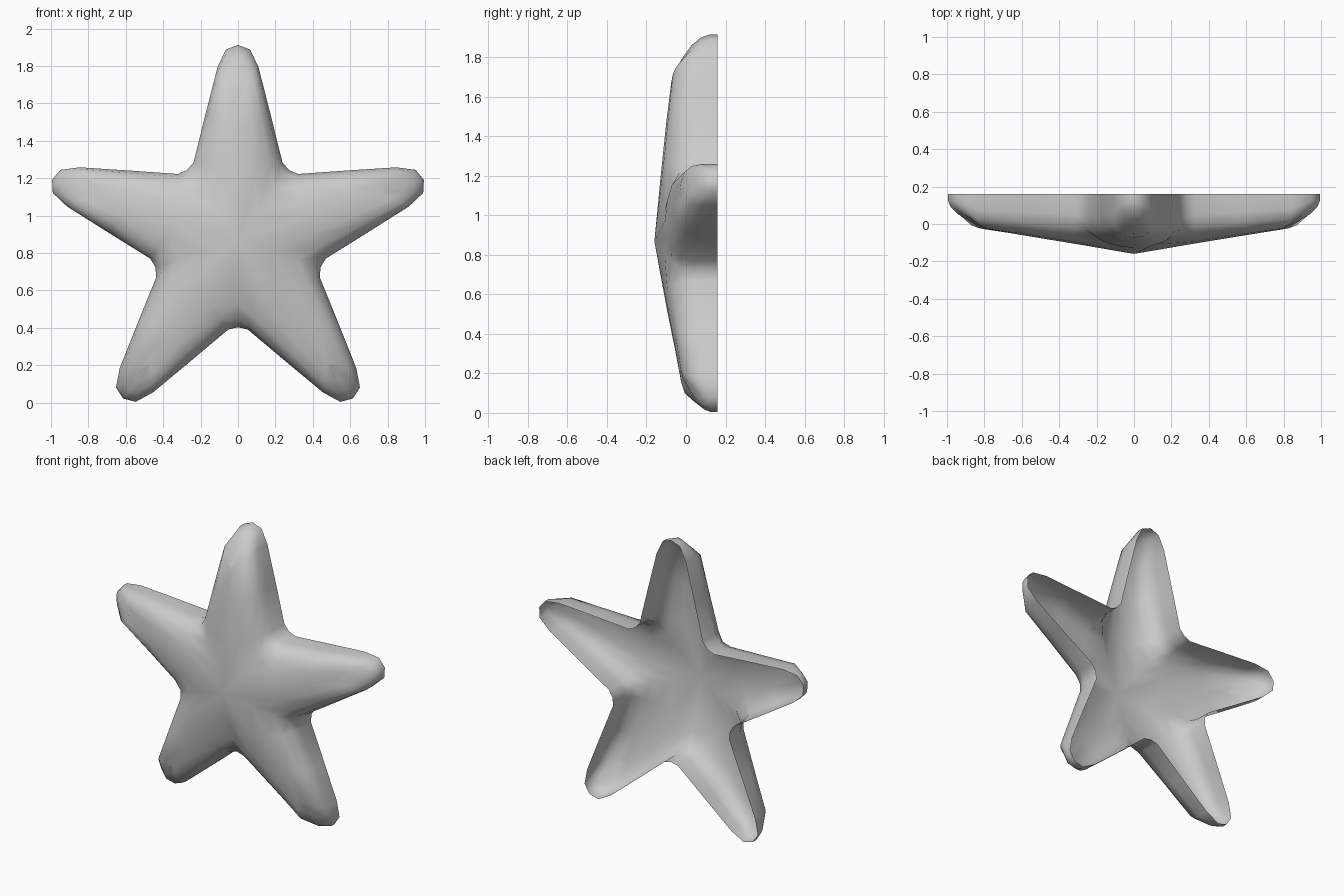
import bpy
import bmesh
from math import radians
from mathutils import Matrix, Vector

cube = bpy.data.objects.get("Cube")
if cube:
    bpy.data.objects.remove(cube)

BACK_Y = 0.16
CENTRE_Z = 0.868

# One colour for the whole shell
grey = bpy.data.materials.new("starfish grey")
grey.use_nodes = True
colour = (0.6, 0.6, 0.6, 1)
grey.diffuse_color = colour
grey.node_tree.nodes["Principled BSDF"].inputs["Base Color"].default_value = colour

# Cross-sections from ridge to rim: fraction of width, and height relative to the ridge
WIDTHS = (0, 0.4, 0.72, 0.93, 1, 1)
VALLEY = (1, 0.84, 0.73, 0.6, 0.4, 0)
ARM = (1, 0.96, 0.87, 0.68, 0.42, 0)
TIP = (1, 0.8, 0.6, 0.38, 0.2, 0)

# Half-arm stations: ridge distance, ridge height, rim distance, rim half-width, section
STATIONS = (
    (0, 0.32, 0.376, 0.273, VALLEY),
    (0.33, 0.288, 0.416, 0.238, ARM),
    (0.6, 0.26, 0.67, 0.175, ARM),
    (0.8, 0.235, 0.925, 0.11, ARM),
    (0.84, 0.222, 1.02, 0.065, TIP),
    (0.855, 0.22, 1.045, 0, TIP),
)


def add_half_arm(bm, angle, side, droop):
    """Skin one half of an arm, from the valley to the tip."""
    turn = Matrix.Rotation(radians(angle), 3, "Y")
    rows = []
    for ridge, height, rim, width, section in STATIONS:
        row = []
        for t, h in zip(WIDTHS, section):
            along = ridge + (rim - ridge) * t
            rise = height * (1 - droop * ridge) * h
            p = turn @ Vector((side * width * t, BACK_Y - rise, along))
            row.append(bm.verts.new(p + Vector((0, 0, CENTRE_Z))))
        rows.append(row)
    for a, b in zip(rows, rows[1:]):
        for i in range(len(WIDTHS) - 1):
            quad = (a[i], a[i + 1], b[i + 1], b[i])
            bm.faces.new(quad if side > 0 else quad[::-1])


# Five arms around the centre; the upper arm is a little fuller
bm = bmesh.new()
for k in range(5):
    for side in (1, -1):
        add_half_arm(bm, 72 * k, side, 0 if k == 0 else 0.23)
bmesh.ops.remove_doubles(bm, verts=bm.verts, dist=0.002)
bmesh.ops.recalc_face_normals(bm, faces=bm.faces)
if sum(f.normal.y * f.calc_area() for f in bm.faces) > 0:
    bmesh.ops.reverse_faces(bm, faces=bm.faces)

mesh = bpy.data.meshes.new("starfish_shell")
bm.to_mesh(mesh)
bm.free()
mesh.materials.append(grey)
mesh.shade_smooth()
shell = bpy.data.objects.new("starfish_shell", mesh)
bpy.context.collection.objects.link(shell)
